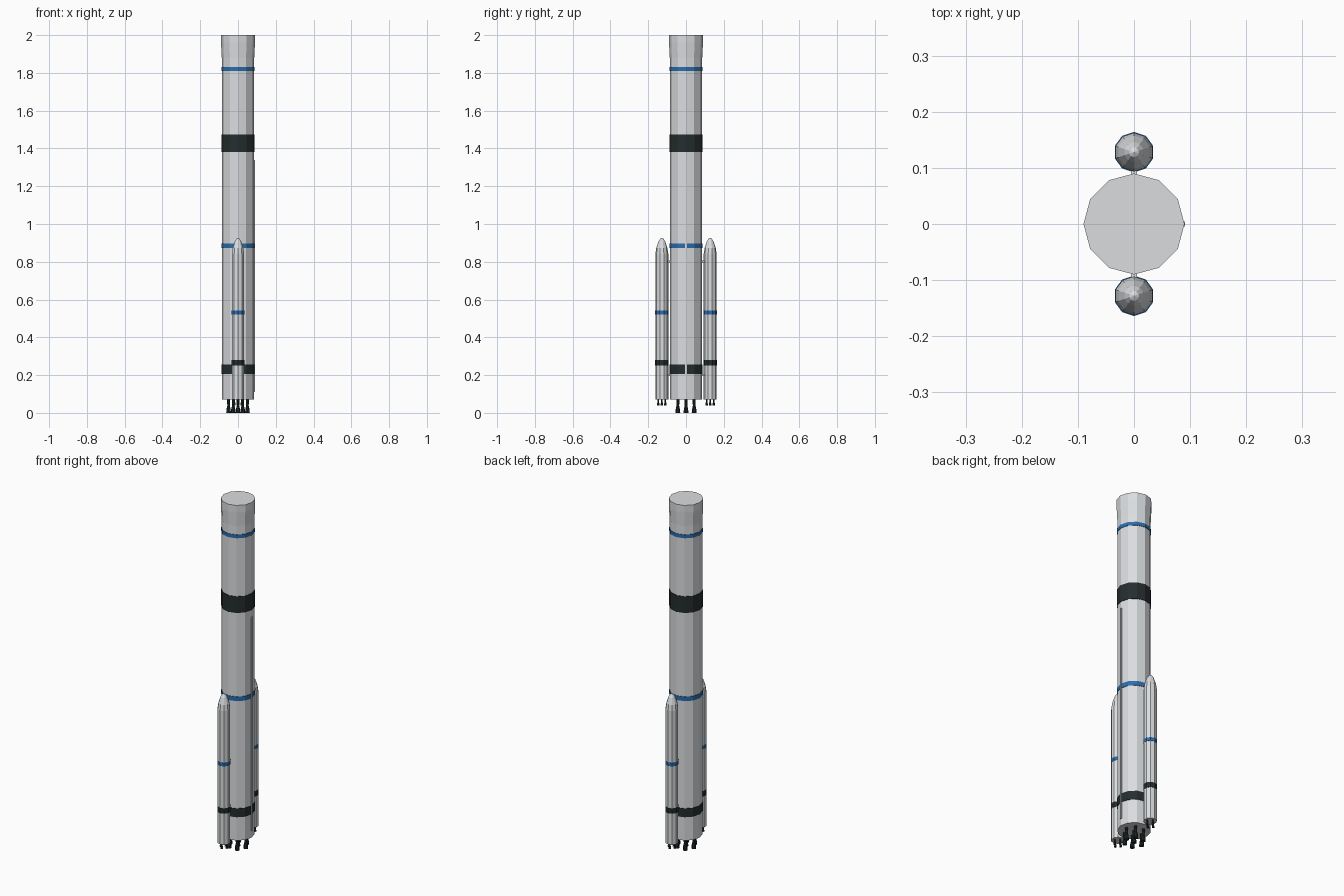
import bpy
import bmesh
from math import sin, cos, pi

cube = bpy.data.objects.get("Cube")
if cube:
    bpy.data.objects.remove(cube, do_unlink=True)


def material(name, rgb):
    mat = bpy.data.materials.new(name)
    mat.use_nodes = True
    mat.diffuse_color = (*rgb, 1)
    mat.node_tree.nodes["Principled BSDF"].inputs["Base Color"].default_value = (*rgb, 1)
    return mat


WHITE = material("hull white", (0.70, 0.72, 0.74))
DARK = material("charcoal", (0.018, 0.026, 0.027))
BLUE = material("stripe blue", (0.025, 0.15, 0.42))


def lathe(name, profile, sides, mat, x=0, y=0):
    """Capped faceted body from (radius, height) pairs, first corner on +y."""
    bm = bmesh.new()
    rings = []
    for r, z in profile:
        rings.append([bm.verts.new((x + r * cos(pi / 2 + 2 * pi * i / sides),
                                    y + r * sin(pi / 2 + 2 * pi * i / sides), z))
                      for i in range(sides)])
    for low, high in zip(rings, rings[1:]):
        for i in range(sides):
            j = (i + 1) % sides
            bm.faces.new((low[i], low[j], high[j], high[i]))
    bm.faces.new(rings[0][::-1])
    bm.faces.new(rings[-1])
    bmesh.ops.remove_doubles(bm, verts=bm.verts, dist=1e-5)
    bmesh.ops.recalc_face_normals(bm, faces=bm.faces)
    mesh = bpy.data.meshes.new(name)
    bm.to_mesh(mesh)
    bm.free()
    mesh.materials.append(mat)
    obj = bpy.data.objects.new(name, mesh)
    bpy.context.collection.objects.link(obj)
    return obj


def band(name, radius, low, high, sides, mat, y=0):
    lathe(name, [(radius, low), (radius, high)], sides, mat, 0, y)


def engine(name, x, y, top, bottom, radius):
    """Narrow chamber over a flared bell."""
    h = top - bottom
    lathe(name, [(radius, bottom), (radius * 0.88, bottom + h * 0.25),
                 (radius * 0.5, bottom + h * 0.55), (radius * 0.6, bottom + h * 0.6),
                 (radius * 0.6, top)], 10, DARK, x, y)


# Core stage with flared open-top collar
lathe("core_stage", [(0.086, 0.07), (0.086, 1.88), (0.09, 1.96), (0.09, 2.0)], 12, WHITE)
for name, low, high, mat in (("core_lower_band", 0.205, 0.255, DARK),
                             ("core_middle_stripe", 0.873, 0.898, BLUE),
                             ("core_upper_band", 1.38, 1.475, DARK),
                             ("core_top_stripe", 1.81, 1.83, BLUE)):
    band(name, 0.0885, low, high, 12, mat)

# Cable duct along the +x side
bpy.ops.mesh.primitive_cube_add(size=1, location=(0.086, 0, 0.725))
duct = bpy.context.object
duct.name = duct.data.name = "cable_duct"
duct.scale = (0.009, 0.009, 1.23)
duct.data.materials.append(WHITE)

# Core engines: one in the middle, six around it
engine("core_engine_centre", 0, 0, 0.075, 0, 0.013)
for i in range(6):
    a = i * pi / 3
    engine(f"core_engine_{i + 1}", 0.05 * cos(a), 0.05 * sin(a), 0.075, 0, 0.013)

# Side boosters, front and back
for side, y in (("front", -0.128), ("back", 0.128)):
    lathe(f"{side}_booster", [(0.0345, 0.07), (0.0345, 0.84), (0.0295, 0.872),
                              (0.018, 0.907), (0.009, 0.922), (0, 0.927)], 10, WHITE, 0, y)
    band(f"{side}_booster_band", 0.036, 0.25, 0.28, 10, DARK, y)
    band(f"{side}_booster_stripe", 0.036, 0.522, 0.542, 10, BLUE, y)
    for i in range(4):
        a = i * pi / 2
        engine(f"{side}_booster_engine_{i + 1}", 0.019 * cos(a), y + 0.019 * sin(a),
               0.075, 0.04, 0.007)
    # Short struts to the core
    for z in (0.2, 0.8):
        bpy.ops.mesh.primitive_cube_add(size=1, location=(0, y * 0.7, z))
        strut = bpy.context.object
        strut.name = strut.data.name = f"{side}_booster_strut"
        strut.scale = (0.01, 0.02, 0.012)
        strut.data.materials.append(WHITE)
